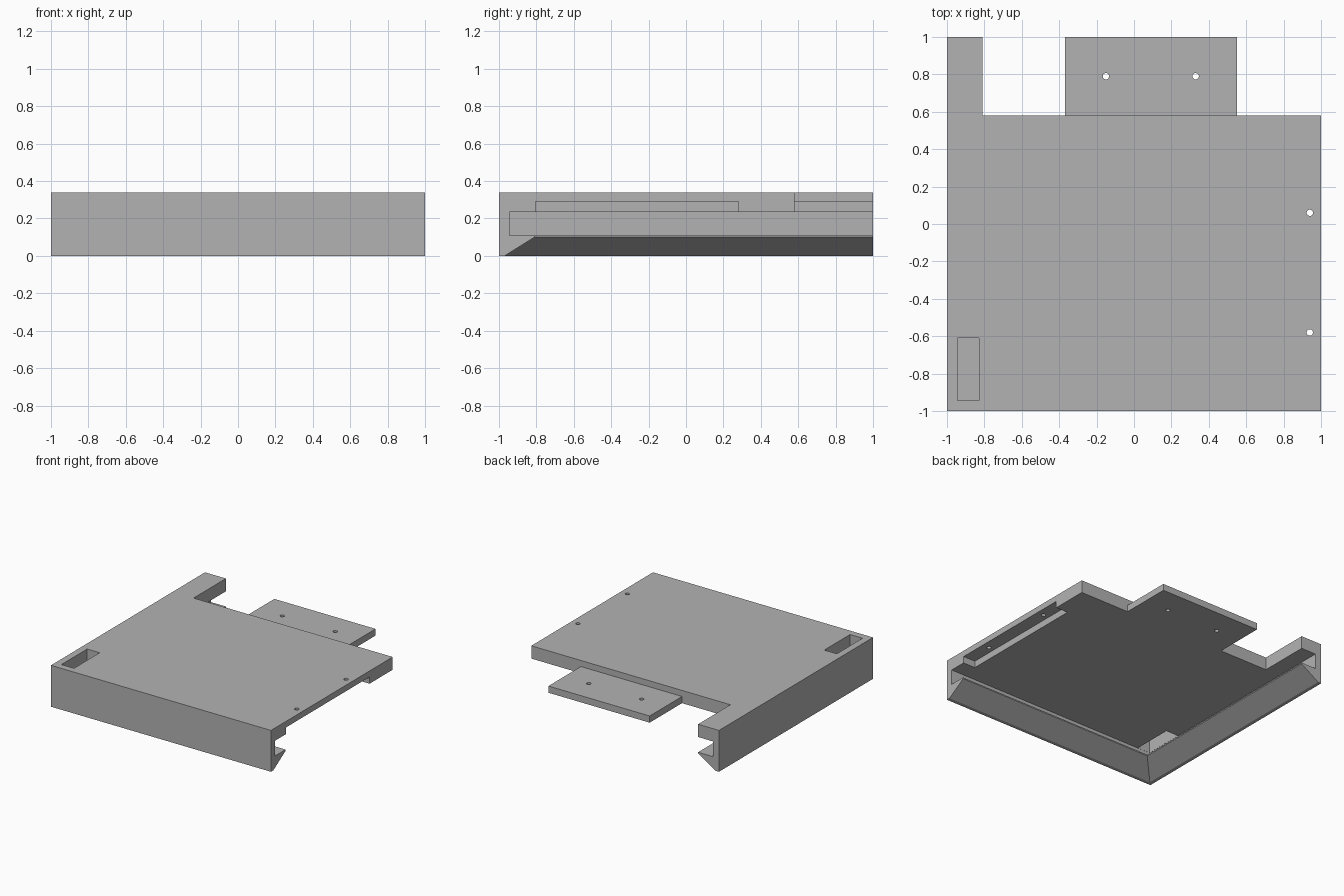
import bpy, bmesh

if "Cube" in bpy.data.objects:
    bpy.data.objects.remove(bpy.data.objects["Cube"], do_unlink=True)

TOP, STEP, UNDER = 0.34, 0.29, 0.235   # plate top, half-thickness step, underside

grey = bpy.data.materials.new("plain grey")
grey.use_nodes = True
grey.diffuse_color = (0.45, 0.45, 0.45, 1)
grey.node_tree.nodes["Principled BSDF"].inputs["Base Color"].default_value = (0.45, 0.45, 0.45, 1)


def finish(name, bm):
    bmesh.ops.recalc_face_normals(bm, faces=bm.faces)
    mesh = bpy.data.meshes.new(name)
    bm.to_mesh(mesh)
    bm.free()
    mesh.materials.append(grey)
    obj = bpy.data.objects.new(name, mesh)
    bpy.context.collection.objects.link(obj)
    return obj


def prism(name, outline, z0, z1):
    bm = bmesh.new()
    face = bm.faces.new([bm.verts.new((x, y, z0)) for x, y in outline])
    side = bmesh.ops.extrude_face_region(bm, geom=[face])["geom"]
    for v in side:
        if isinstance(v, bmesh.types.BMVert):
            v.co.z = z1
    return finish(name, bm)


def box(name, x0, x1, y0, y1, z0, z1):
    return prism(name, [(x0, y0), (x1, y0), (x1, y1), (x0, y1)], z0, z1)


def hole(name, x, y):
    bpy.ops.mesh.primitive_cylinder_add(vertices=24, radius=0.017, depth=0.4, location=(x, y, TOP))
    bpy.context.object.name = name
    return bpy.context.object


def combine(target, tool, operation):
    mod = target.modifiers.new(tool.name, 'BOOLEAN')
    mod.object, mod.operation, mod.solver = tool, operation, 'EXACT'
    bpy.context.view_layer.objects.active = target
    bpy.ops.object.modifier_apply(modifier=mod.name)
    bpy.data.objects.remove(tool, do_unlink=True)


# Plate with rear tongue and rear arm
plate = prism("mounting_plate", [
    (-1, -1), (1, -1), (1, 0.58), (0.55, 0.58), (0.55, 1), (-0.37, 1),
    (-0.37, 0.58), (-0.81, 0.58), (-0.81, 1), (-1, 1)], UNDER, TOP)

# Hooked rim: wall and barbed lip swept around the front and one side, mitred
profile = [(0, 0), (0.03, 0), (0.19, 0.1), (0.19, 0.11), (0.055, 0.11), (0.055, UNDER), (0, UNDER)]
bm = bmesh.new()
rings = [[bm.verts.new((x(d), y(d), z)) for d, z in profile] for x, y in (
    (lambda d: 1, lambda d: d - 1),
    (lambda d: d - 1, lambda d: d - 1),
    (lambda d: d - 1, lambda d: 1))]
for a, b in zip(rings, rings[1:]):
    for i in range(len(profile)):
        j = (i + 1) % len(profile)
        bm.faces.new((a[i], a[j], b[j], b[i]))
bm.faces.new(rings[0])
bm.faces.new(rings[-1])
combine(plate, finish("hooked_rim", bm), 'UNION')

# Lowered tongue, open notch under the side edge, and corner slot
combine(plate, box("tongue_step", -0.5, 0.7, 0.58, 1.1, STEP, 0.5), 'DIFFERENCE')
combine(plate, box("side_notch", 0.89, 1.1, -0.805, 0.28, 0.15, STEP), 'DIFFERENCE')
combine(plate, box("corner_slot", -0.944, -0.83, -0.944, -0.61, 0.15, 0.5), 'DIFFERENCE')

# Screw holes in the tongue and the side edge
for x, y in ((-0.15, 0.79), (0.33, 0.79), (0.94, 0.06), (0.94, -0.58)):
    combine(plate, hole("screw_hole", x, y), 'DIFFERENCE')

# Merge coplanar faces and keep one material
bm = bmesh.new()
bm.from_mesh(plate.data)
bmesh.ops.remove_doubles(bm, verts=bm.verts, dist=0.0001)
bmesh.ops.dissolve_limit(bm, angle_limit=0.01, verts=bm.verts, edges=bm.edges)
for f in bm.faces:
    f.material_index = 0
    f.smooth = False
bm.to_mesh(plate.data)
bm.free()
plate.data.materials.clear()
plate.data.materials.append(grey)
